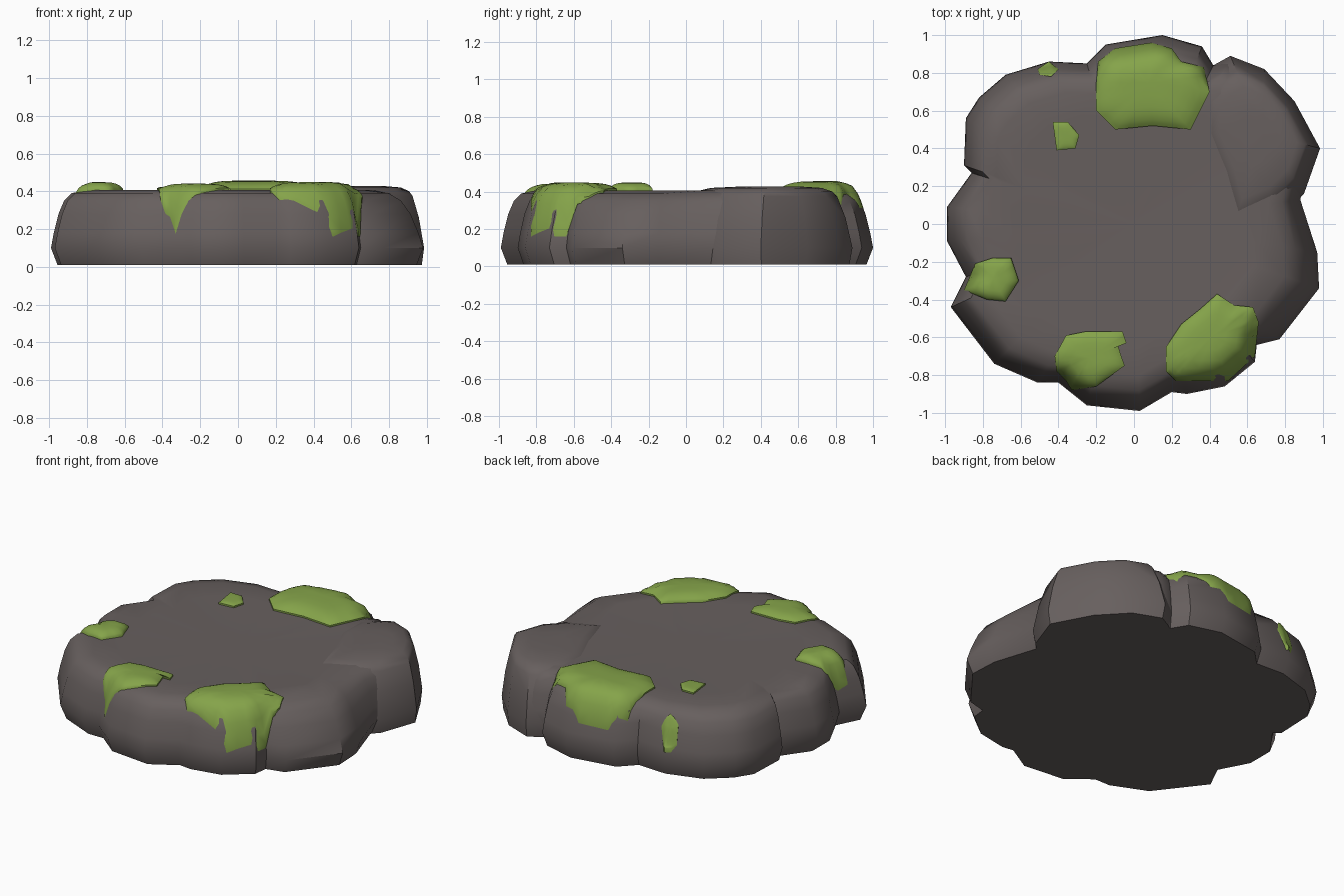
import bpy, bmesh, math

if "Cube" in bpy.data.objects:
    bpy.data.objects.remove(bpy.data.objects["Cube"])


def material(name, rgb):
    m = bpy.data.materials.new(name)
    m.diffuse_color = (*rgb, 1)
    m.use_nodes = True
    m.node_tree.nodes["Principled BSDF"].inputs["Base Color"].default_value = m.diffuse_color
    return m


ROCK = material("grey brown rock", (0.135, 0.115, 0.112))
MOSS = material("moss green", (0.235, 0.37, 0.068))

# footprint of the merged ring of boulders
OUTLINE = [(.88, .13), (.93, .3), (.93, .45), (.83, .65), (.68, .81), (.51, .87), (.42, .84), (.36, .94),
           (.15, 1), (-.15, .95), (-.25, .85), (-.45, .86), (-.68, .79), (-.82, .67), (-.89, .56),
           (-.90, .31), (-.86, .27), (-.99, .09), (-.99, -.09), (-.89, -.28), (-.97, -.44),
           (-.74, -.74), (-.51, -.84), (-.40, -.84), (-.25, -.96), (.03, -.99), (.2, -.89),
           (.28, -.90), (.48, -.86), (.64, -.73), (.65, -.64), (.77, -.61), (.98, -.34), (.97, -.15)]

# side profile: (share of radius, height)
PROFILE = [(.965, .01), (1, .10), (.985, .18), (.96, .28), (.93, .35), (.89, .39),
           (.81, .407), (.65, .405), (.35, .399)]
LUMP_PROFILE = [(.96, .01), (1, .10), (.91, .26), (.80, .375), (.74, .40), (.6, .42), (.3, .428)]


def bevel_width(a):
    # the boulder on the right has a wider sloping shoulder
    return 1.7 if -0.72 < a < 0.0 else 1.0


def finish(name, bm, mat, angle):
    bmesh.ops.recalc_face_normals(bm, faces=bm.faces)
    me = bpy.data.meshes.new(name)
    bm.to_mesh(me)
    bm.free()
    me.materials.append(mat)
    ob = bpy.data.objects.new(name, me)
    bpy.context.collection.objects.link(ob)
    bpy.ops.object.select_all(action='DESELECT')
    bpy.context.view_layer.objects.active = ob
    ob.select_set(True)
    bpy.ops.object.shade_smooth_by_angle(angle=math.radians(angle))
    return ob


def stack(name, rings, tip, mat, angle, bottom=True):
    """Skin a list of point rings, closing the top with a fan."""
    bm = bmesh.new()
    vs = [[bm.verts.new(p) for p in ring] for ring in rings]
    n = len(rings[0])
    for lo, hi in zip(vs, vs[1:]):
        for i in range(n):
            bm.faces.new((lo[i], lo[(i + 1) % n], hi[(i + 1) % n], hi[i]))
    top = bm.verts.new(tip)
    for i in range(n):
        bm.faces.new((vs[-1][i], vs[-1][(i + 1) % n], top))
    if bottom:
        bm.faces.new(vs[0][::-1])
    return finish(name, bm, mat, angle)


def rock_height(x, y):
    """Height of the main rock's upper surface at (x, y)."""
    r = math.hypot(x, y)
    dx, dy = x / r, y / r
    edge = 1
    for (ax, ay), (bx, by) in zip(OUTLINE, OUTLINE[1:] + OUTLINE[:1]):
        if ax * dy - ay * dx >= 0 and dx * by - dy * bx >= 0:
            edge = (ax * by - ay * bx) / (dx * (by - ay) - dy * (bx - ax))
    rho = min(r / edge, .985)
    rho = 1 - (1 - rho) / bevel_width(math.atan2(y, x))
    pts = PROFILE[1:] + [(-1, .397)]
    for (r0, z0), (r1, z1) in zip(pts, pts[1:]):
        if r1 <= rho <= r0:
            return z0 + (z1 - z0) * (r0 - rho) / (r0 - r1)
    return .4


# main rock slab
rings = []
for i, (s, z) in enumerate(PROFILE):
    ring = []
    for x, y in OUTLINE:
        k = bevel_width(math.atan2(y, x)) if 1 < i < 7 else 1
        f = 1 - (1 - s) * k
        ring.append((x * f, y * f, z))
    rings.append(ring)
stack("rock_platform", rings, (0, 0, .398), ROCK, 38)

# raised boulder at the back right
LUMP = [(.42, .84), (.51, .89), (.69, .82), (.85, .65), (.985, .40), (.90, .16), (.74, .0),
        (.50, -.10), (.42, .2), (.30, .48), (.30, .72)]
cx, cy = .68, .48
stack("back_right_boulder",
      [[(cx + (x - cx) * s, cy + (y - cy) * s, z) for x, y in LUMP] for s, z in LUMP_PROFILE],
      (cx, cy, .428), ROCK, 38)

# moss cushions draped over the rock: (thickness, outline)
PATCHES = {
    "moss_back": (.05, [(-.2, .6), (-.1, .5), (.1, .52), (.3, .5), (.4, .7), (.37, .83), (.25, .86),
                        (.2, .93), (.09, .96), (-.1, .93), (-.19, .86), (-.2, .75)]),
    "moss_front_right": (.04, [(.17, -.65), (.25, -.53), (.35, -.45), (.44, -.37), (.53, -.43),
                               (.63, -.44), (.66, -.52), (.64, -.70), (.5, -.83), (.22, -.83),
                               (.17, -.78)]),
    "moss_front": (.03, [(-.42, -.7), (-.36, -.59), (-.26, -.57), (-.06, -.57), (-.04, -.63),
                         (-.09, -.63), (-.05, -.75), (-.2, -.86), (-.33, -.88), (-.36, -.83),
                         (-.41, -.78)]),
    "moss_left": (.04, [(-.9, -.35), (-.84, -.21), (-.75, -.18), (-.65, -.18), (-.61, -.3),
                        (-.68, -.41), (-.78, -.4)]),
    "moss_small_inner": (.012, [(-.43, .54), (-.35, .54), (-.29, .47), (-.31, .4), (-.41, .39)]),
    "moss_small_back": (.012, [(-.51, .82), (-.45, .86), (-.40, .82), (-.44, .78), (-.5, .79)]),
}
for name, (thick, pts) in PATCHES.items():
    mx = sum(p[0] for p in pts) / len(pts)
    my = sum(p[1] for p in pts) / len(pts)
    fine = [(a[0] + (b[0] - a[0]) * t / 3, a[1] + (b[1] - a[1]) * t / 3)
            for a, b in zip(pts, pts[1:] + pts[:1]) for t in range(3)]
    rings = []
    for s, lift in ((1, -.02), (1, .01), (.93, .3), (.85, .55), (.72, .8), (.55, .95), (.3, 1)):
        up = lift if s == 1 else .01 + thick * lift * .8
        ring = []
        for x, y in fine:
            px, py = mx + (x - mx) * s, my + (y - my) * s
            ring.append((px, py, rock_height(px, py) + up))
        rings.append(ring)
    stack(name, rings, (mx, my, rock_height(mx, my) + .01 + thick * .8), MOSS, 50, bottom=False)
